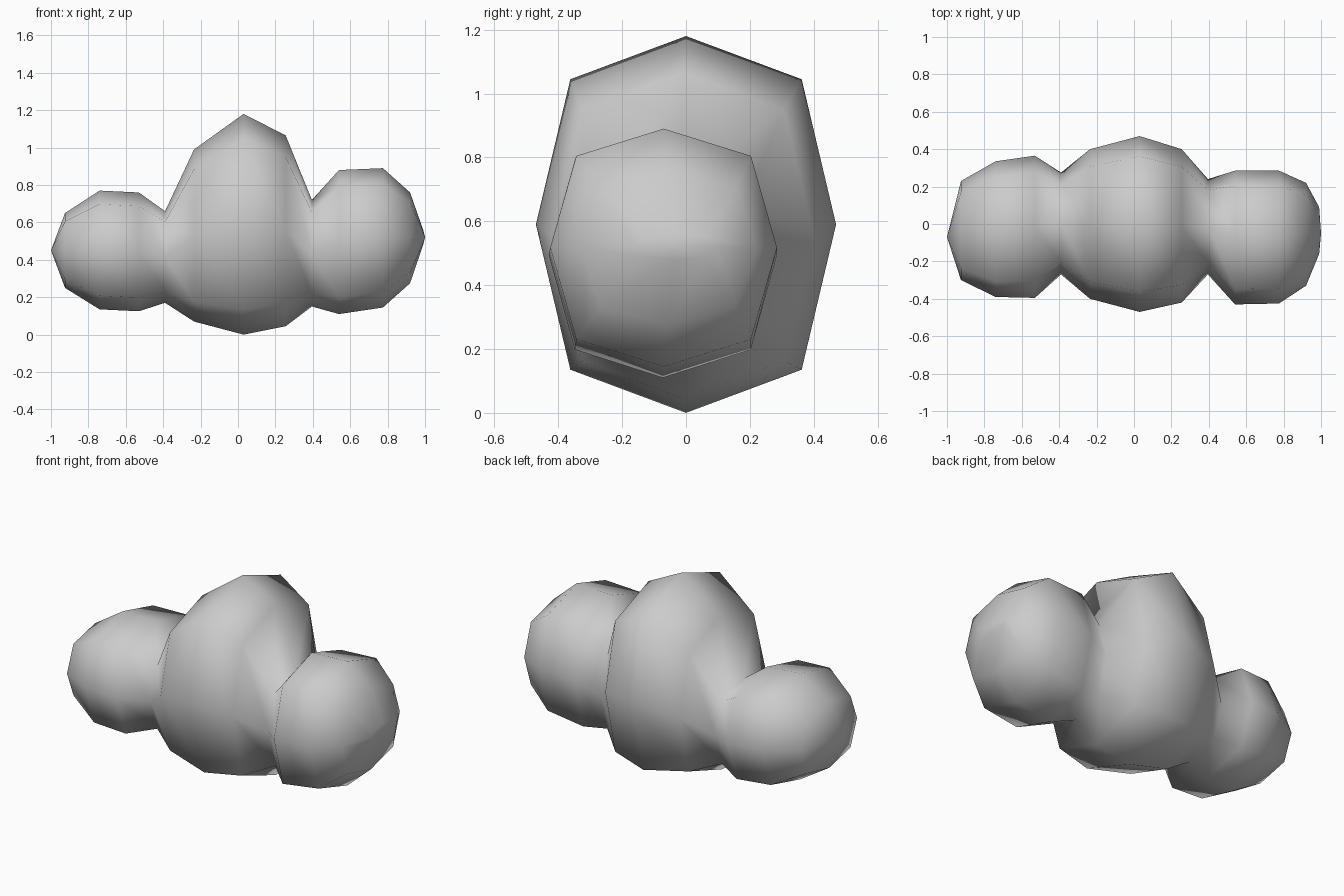
import bpy, bmesh
from math import sin, cos, pi

if "Cube" in bpy.data.objects:
    bpy.data.objects.remove(bpy.data.objects["Cube"])

SIDES = 8
DIAG = 1.09  # fullness of the diagonal corners

# Stations along x: (x, y front, y back, z bottom, z top)
left_lobe = [
    (-0.925, -0.30, 0.23, 0.25, 0.65),
    (-0.74, -0.39, 0.335, 0.135, 0.77),
    (-0.53, -0.395, 0.365, 0.125, 0.76),
    (-0.39, -0.27, 0.275, 0.17, 0.66),
]
core = [
    (-0.235, -0.40, 0.40, 0.07, 0.99),
    (0.03, -0.47, 0.47, 0.0, 1.18),
    (0.255, -0.42, 0.40, 0.045, 1.065),
]
right_lobe = [
    (0.395, -0.27, 0.24, 0.15, 0.72),
    (0.54, -0.43, 0.285, 0.11, 0.88),
    (0.775, -0.425, 0.285, 0.145, 0.89),
    (0.92, -0.33, 0.22, 0.275, 0.76),
    (0.99, -0.16, 0.09, 0.48, 0.56),
]


def add_ring(bm, x, y0, y1, z0, z1):
    cy, cz, ry, rz = (y0 + y1) / 2, (z0 + z1) / 2, (y1 - y0) / 2, (z1 - z0) / 2
    ring = []
    for i in range(SIDES):
        a = 2 * pi * i / SIDES
        k = DIAG if i % 2 else 1
        ring.append(bm.verts.new((x, cy + ry * k * cos(a), cz + rz * k * sin(a))))
    return ring


# Three fused rounded lobes, skinned from end to end
bm = bmesh.new()
rings = [add_ring(bm, *s) for s in left_lobe + core + right_lobe]
for a, b in zip(rings, rings[1:]):
    for i in range(SIDES):
        j = (i + 1) % SIDES
        bm.faces.new((a[i], a[j], b[j], b[i]))

# Pointed end tips
for ring, tip in ((rings[0], (-1.0, -0.07, 0.45)), (rings[-1], (1.0, -0.05, 0.52))):
    v = bm.verts.new(tip)
    for i in range(SIDES):
        bm.faces.new((v, ring[i], ring[(i + 1) % SIDES]))

bmesh.ops.recalc_face_normals(bm, faces=bm.faces)
for f in bm.faces:
    f.smooth = True
mesh = bpy.data.meshes.new("fused_lobes")
bm.to_mesh(mesh)
bm.free()
obj = bpy.data.objects.new("fused_lobes", mesh)
bpy.context.collection.objects.link(obj)
